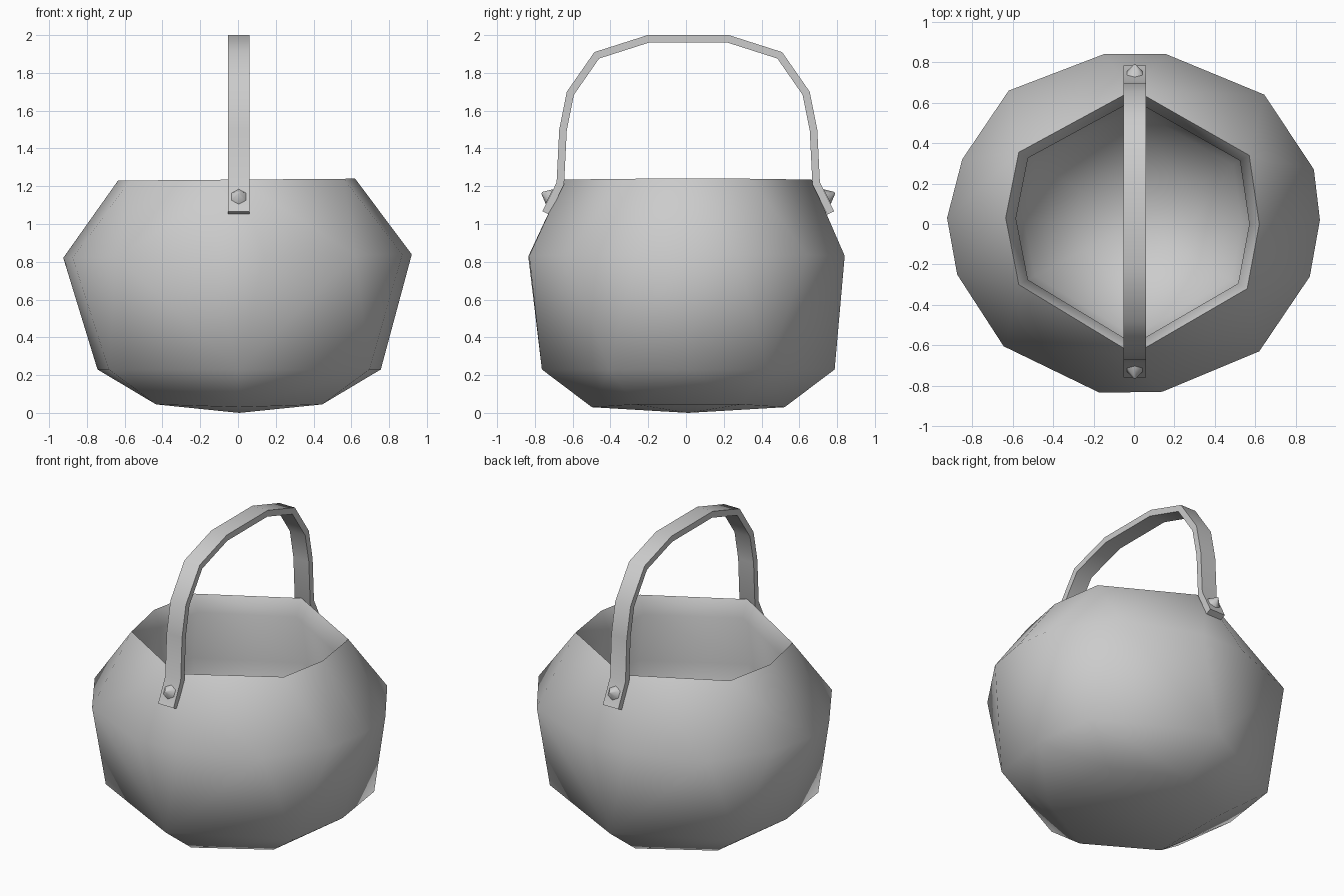
import bpy, bmesh, math
from mathutils import Vector, Matrix

cube = bpy.data.objects.get("Cube")
if cube:
    bpy.data.objects.remove(cube, do_unlink=True)

grey = bpy.data.materials.new("plain grey")
grey.use_nodes = True
grey.diffuse_color = (0.6, 0.6, 0.6, 1)
grey.node_tree.nodes["Principled BSDF"].inputs["Base Color"].default_value = (0.6, 0.6, 0.6, 1)


def finish(name, bm):
    """Turn a bmesh into a smooth-shaded object."""
    bmesh.ops.recalc_face_normals(bm, faces=bm.faces)
    mesh = bpy.data.meshes.new(name)
    bm.to_mesh(mesh)
    bm.free()
    mesh.materials.append(grey)
    obj = bpy.data.objects.new(name, mesh)
    bpy.context.collection.objects.link(obj)
    bpy.ops.object.select_all(action='DESELECT')
    obj.select_set(True)
    bpy.context.view_layer.objects.active = obj
    bpy.ops.object.shade_smooth_by_angle(angle=math.radians(65))
    return obj


def mirrored(points):
    """Repeat points across both vertical planes."""
    return {(sx * x, sy * y, z) for x, y, z in points for sx in (1, -1) for sy in (1, -1)}


# Pot outside: faceted rounded shell, open at the rim
rim = [(0, 0.665), (0.57, 0.34), (0.62, 0), (0.56, -0.32),
       (0, -0.645), (-0.57, -0.3), (-0.635, 0.03), (-0.57, 0.355)]
belt = [(0.16, 0.84), (0.645, 0.64), (0.89, 0.27), (0.92, 0.02), (0.87, -0.26),
        (0.62, -0.63), (0.14, -0.83), (-0.17, -0.835), (-0.645, -0.605),
        (-0.875, -0.25), (-0.925, 0.03), (-0.85, 0.32), (-0.62, 0.66), (-0.15, 0.84)]
lower = mirrored([(0.75, 0, 0.23), (0.69, 0.418, 0.23), (0, 0.775, 0.23),
                  (0.44, 0.28, 0.045), (0, 0.51, 0.03), (0, 0, 0)])
bm = bmesh.new()
ring = [bm.verts.new((x, y, 1.235 + 0.008 * x)) for x, y in rim]
for x, y in belt:
    bm.verts.new((x, y, 0.83 + 0.01 * x))
for x, y, z in lower:
    bm.verts.new((x + 0.006, y + 0.012, z))
bmesh.ops.convex_hull(bm, input=bm.verts)
lid = [f for f in bm.faces if all(v.co.z > 1.2 for v in f.verts)]
bmesh.ops.delete(bm, geom=lid, context='FACES')
bmesh.ops.delete(bm, geom=[v for v in bm.verts if not v.link_faces], context='VERTS')

# Pot inside: steep lip running down into a round bowl
for scale, z in ((0.92, 1.13), (1.02, 0.8), (0.86, 0.42), (0.46, 0.17)):
    inner = [bm.verts.new((x * scale, y * scale, z)) for x, y in rim]
    for i in range(len(rim)):
        bm.faces.new((ring[i - 1], ring[i], inner[i], inner[i - 1]))
    ring = inner
floor = bm.verts.new((0, 0, 0.1))
for i in range(len(rim)):
    bm.faces.new((ring[i - 1], ring[i], floor))
pot = finish("pot", bm)

# Only the outer edge of the rim stays crisp
verts = pot.data.vertices
for edge in pot.data.edges:
    edge.use_edge_sharp = all(verts[i].co.z > 1.2 for i in edge.vertices)

# Handle: bent flat strap over the opening
shift = 0.012
half = [(0.772, 1.067), (0.697, 1.22), (0.683, 1.5), (0.643, 1.7), (0.497, 1.91), (0.215, 2.0)]
arch = half + [(-y, z) for y, z in reversed(half)]
bm = bmesh.new()
rows = [[bm.verts.new((x, y + shift, z)) for x in (-0.053, 0.06)] for y, z in arch]
for a, b in zip(rows, rows[1:]):
    bm.faces.new((a[0], a[1], b[1], b[0]))
handle = finish("handle", bm)
strap = handle.modifiers.new("strap", 'SOLIDIFY')
strap.thickness = 0.04
strap.offset = -1
strap.use_even_offset = True
bpy.ops.object.modifier_apply(modifier=strap.name)
bpy.ops.object.shade_smooth_by_angle(angle=math.radians(65))

# Rivets: six-sided pointed studs on the strap ends
for side, name in ((-1, "front_rivet"), (1, "back_rivet")):
    bm = bmesh.new()
    normal = Vector((0, side * 0.894, 0.447))
    spot = Vector((0.004, side * 0.735 + shift, 1.145)) + normal * 0.022
    turn = normal.to_track_quat('Z', 'Y').to_matrix().to_4x4()
    bmesh.ops.create_cone(bm, cap_ends=True, segments=6, radius1=0.044, radius2=0.006,
                          depth=0.045, matrix=Matrix.Translation(spot) @ turn)
    finish(name, bm)
